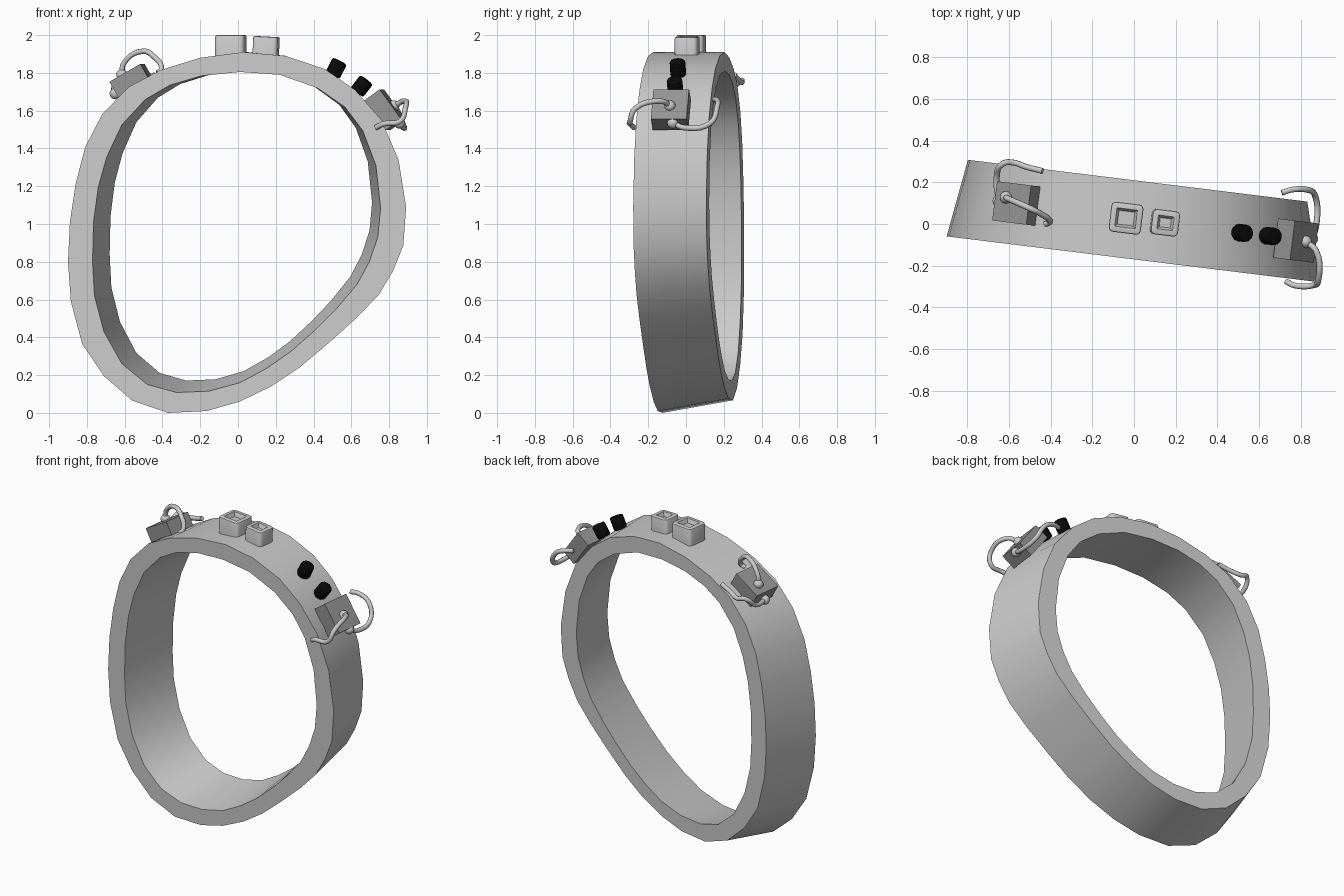
import bpy, bmesh, math
from mathutils import Vector, Matrix

if "Cube" in bpy.data.objects:
    bpy.data.objects.remove(bpy.data.objects["Cube"])

SLOPE = -0.123            # the band runs slightly askew across x
YAW = math.atan(SLOPE)


def material(name, v):
    m = bpy.data.materials.new(name)
    m.diffuse_color = (v, v, v, 1)
    m.use_nodes = True
    m.node_tree.nodes["Principled BSDF"].inputs["Base Color"].default_value = m.diffuse_color
    return m


BLACK, DARK = material("black", 0.003), material("dark_grey", 0.3)


def finish(bm, name, mat=None, angle=30):
    bmesh.ops.recalc_face_normals(bm, faces=bm.faces)
    me = bpy.data.meshes.new(name)
    bm.to_mesh(me)
    bm.free()
    ob = bpy.data.objects.new(name, me)
    bpy.context.collection.objects.link(ob)
    if mat:
        me.materials.append(mat)
    bpy.ops.object.select_all(action='DESELECT')
    ob.select_set(True)
    bpy.context.view_layer.objects.active = ob
    bpy.ops.object.shade_smooth_by_angle(angle=math.radians(angle))
    return ob


def place(ob, loc, tilt):
    ob.matrix_world = (Matrix.Translation(loc) @ Matrix.Rotation(YAW, 4, 'Z')
                       @ Matrix.Rotation(math.radians(tilt), 4, 'Y'))


# Band: outer and inner front outlines, tapering towards the back
OUTER = [(.03, 1.91), (.25, 1.89), (.46, 1.82), (.62, 1.71), (.76, 1.55), (.85, 1.34),
         (.89, 1.09), (.875, .885), (.82, .75), (.745, .625), (.63, .505), (.48, .37),
         (.325, .24), (.175, .14), (.01, .06), (-.165, .01), (-.37, 0), (-.56, .065),
         (-.71, .195), (-.825, .365), (-.885, .59), (-.90, .80), (-.89, 1.01),
         (-.86, 1.21), (-.81, 1.405), (-.72, 1.58), (-.58, 1.725), (-.41, 1.815), (-.2, 1.88)]
INNER = [(.01, 1.805), (.22, 1.79), (.42, 1.72), (.565, 1.62), (.66, 1.495), (.73, 1.31),
         (.755, 1.085), (.74, .93), (.695, .80), (.63, .68), (.52, .55), (.41, .44),
         (.28, .325), (.15, .235), (.01, .16), (-.155, .115), (-.325, .108), (-.48, .15),
         (-.615, .26), (-.71, .43), (-.76, .62), (-.77, .80), (-.765, 1.01),
         (-.74, 1.195), (-.695, 1.355), (-.615, 1.525), (-.49, 1.66), (-.36, 1.735), (-.19, 1.785)]


def band():
    bm = bmesh.new()

    def front(p):
        return bm.verts.new((p[0], -.17 + SLOPE * p[0], p[1]))

    def back(p):
        x = p[0] * .911 + .022
        return bm.verts.new((x, .21 + SLOPE * x, 1.91 - (1.91 - p[1]) * .965))

    loops = [[front(p) for p in OUTER], [back(p) for p in OUTER],
             [back(p) for p in INNER], [front(p) for p in INNER]]
    n = len(OUTER)
    for a, b in zip(loops, loops[1:] + loops[:1]):
        for i in range(n):
            j = (i + 1) % n
            bm.faces.new((a[i], a[j], b[j], b[i]))
    finish(bm, "band")


def block(name, size, loc, tilt, mat=None, button=False):
    bm = bmesh.new()
    bmesh.ops.create_cube(bm, size=1)
    bmesh.ops.scale(bm, vec=size, verts=bm.verts)
    if button:      # rounded corners and a recessed top
        bm.normal_update()
        ups = [e for e in bm.edges if abs(e.verts[0].co.z - e.verts[1].co.z) > .01]
        bmesh.ops.bevel(bm, geom=ups, offset=.022, segments=3, profile=.5, affect='EDGES')
        bm.normal_update()
        top = max(bm.faces, key=lambda f: f.calc_center_median().z)
        rim = list(top.edges)
        bmesh.ops.bevel(bm, geom=rim, offset=.008, segments=2, profile=.5, affect='EDGES')
        bm.normal_update()
        top = max(bm.faces, key=lambda f: f.calc_center_median().z)
        bmesh.ops.inset_region(bm, faces=[top], thickness=.02)
        bmesh.ops.inset_region(bm, faces=[top], thickness=.012, depth=-.025)
    place(finish(bm, name, mat), loc, tilt)


def peg(name, loc, tilt):
    bm = bmesh.new()
    bmesh.ops.create_cone(bm, cap_ends=True, segments=12, radius1=.042, radius2=.042, depth=.085)
    rims = [e for e in bm.edges if abs(e.verts[0].co.z - e.verts[1].co.z) < .01]
    bmesh.ops.bevel(bm, geom=rims, offset=.01, segments=2, profile=.5, affect='EDGES')
    place(finish(bm, name, BLACK), loc, tilt)


def knob(name, loc):
    bm = bmesh.new()
    bmesh.ops.create_uvsphere(bm, u_segments=12, v_segments=8, radius=.03)
    finish(bm, name, angle=60).location = loc


def wire(name, pts):
    cu = bpy.data.curves.new(name, 'CURVE')
    cu.dimensions = '3D'
    cu.bevel_depth = .0145
    cu.bevel_resolution = 2
    cu.resolution_u = 5
    cu.use_fill_caps = True
    sp = cu.splines.new('BEZIER')
    sp.bezier_points.add(len(pts) - 1)
    for bp, p in zip(sp.bezier_points, pts):
        bp.co = p
        bp.handle_left_type = bp.handle_right_type = 'AUTO'
    bpy.context.collection.objects.link(bpy.data.objects.new(name, cu))


band()

# Two recessed square buttons on top
block("large_button", (.155, .145, .13), (-.038, .028, 1.935), 0, button=True)
block("small_button", (.132, .122, .13), (.148, .006, 1.927), 3, button=True)

# Black pegs
peg("upper_peg", (.52, -.043, 1.825), 27)
peg("lower_peg", (.655, -.058, 1.73), 38)

# Boxes on both shoulders
block("left_box", (.19, .19, .10), (-.563, .098, 1.757), -30, DARK)
block("right_box", (.195, .19, .10), (.778, -.08, 1.605), 54, DARK)

# Terminal knobs on the boxes
for name, loc in (("left_top_knob", (-.615, .128, 1.79)), ("left_end_knob", (-.65, .11, 1.69)),
                  ("right_top_knob", (.825, -.085, 1.625)), ("right_end_knob", (.855, -.07, 1.535))):
    knob(name, loc)

# Looped wires from the knobs to the band
wire("left_top_wire", [(-.615, .128, 1.79), (-.605, .122, 1.85), (-.50, .075, 1.915),
                       (-.45, .05, 1.89), (-.405, .01, 1.82), (-.425, 0, 1.80)])
wire("left_end_wire", [(-.65, .11, 1.69), (-.66, .22, 1.70), (-.63, .29, 1.76),
                       (-.58, .295, 1.75), (-.52, .275, 1.765), (-.44, .255, 1.79)])
wire("right_top_wire", [(.825, -.085, 1.625), (.875, -.13, 1.65), (.885, -.27, 1.61),
                        (.86, -.295, 1.545), (.77, -.295, 1.53), (.73, -.275, 1.51)])
wire("right_end_wire", [(.855, -.07, 1.535), (.875, -.01, 1.51), (.872, .13, 1.535),
                        (.83, .165, 1.62), (.76, .165, 1.655), (.71, .15, 1.66)])
